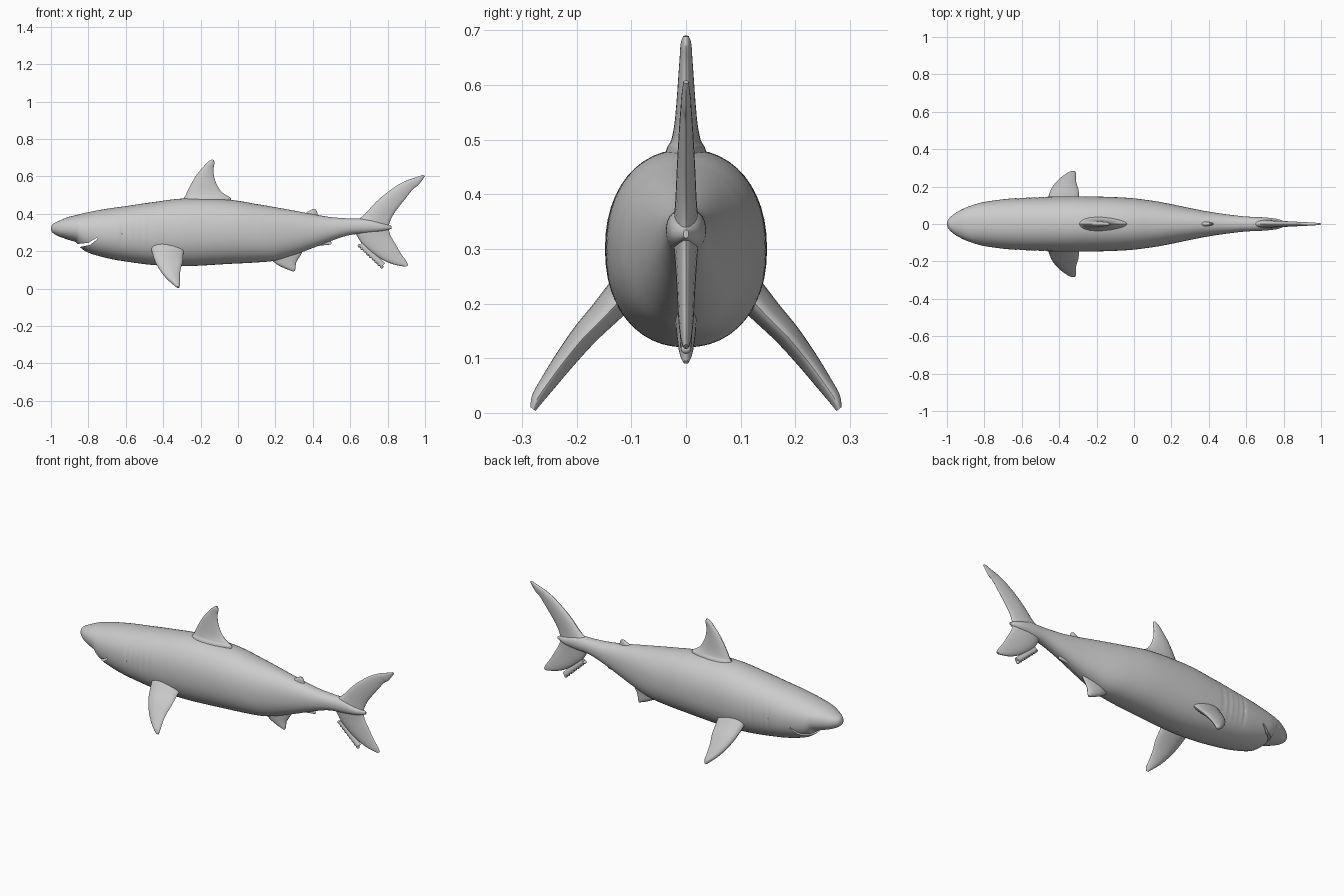
import bpy, bmesh
from math import sin, cos, pi, exp, copysign
from mathutils import Vector

if "Cube" in bpy.data.objects:
    bpy.data.objects.remove(bpy.data.objects["Cube"])


def resample(rows, steps):
    """Smooth (Catmull-Rom) interpolation between rows of numbers."""
    out = []
    for i in range(len(rows) - 1):
        p = [rows[max(i - 1, 0)], rows[i], rows[i + 1], rows[min(i + 2, len(rows) - 1)]]
        for k in range(steps):
            t = k / steps
            out.append([0.5 * (2 * b + (c - a) * t + (2 * a - 5 * b + 4 * c - d) * t * t
                               + (3 * b - a - 3 * c + d) * t ** 3) for a, b, c, d in zip(*p)])
    return out + [list(rows[-1])]


def finish(name, bm):
    bmesh.ops.recalc_face_normals(bm, faces=bm.faces)
    me = bpy.data.meshes.new(name)
    bm.to_mesh(me)
    bm.free()
    ob = bpy.data.objects.new(name, me)
    bpy.context.collection.objects.link(ob)
    return ob


def smooth(ob):
    bpy.ops.object.select_all(action='DESELECT')
    ob.select_set(True)
    bpy.context.view_layer.objects.active = ob
    bpy.ops.object.shade_smooth_by_angle(angle=0.7)


def loft(name, rings):
    bm = bmesh.new()
    vs = [[bm.verts.new(p) for p in r] for r in rings]
    n = len(vs[0])
    for a, b in zip(vs, vs[1:]):
        for i in range(n):
            bm.faces.new((a[i], a[(i + 1) % n], b[(i + 1) % n], b[i]))
    bm.faces.new(vs[0])
    bm.faces.new(vs[-1])
    return finish(name, bm)


def fin(name, rows, normal=(0, 1, 0), steps=5, n=20):
    """Rows: leading point, trailing point, half thickness."""
    rings = []
    for r in resample(rows, steps):
        le, te, t = Vector(r[:3]), Vector(r[3:6]), r[6]
        ring = []
        for k in range(n):
            a = 2 * pi * k / n
            u = (1 - cos(a)) / 2
            ring.append(le.lerp(te, u) + Vector(normal) * t * sin(a) * (1.2 - 0.5 * u))
        rings.append(ring)
    ob = loft(name, rings)
    smooth(ob)
    return ob


def flat_fin(name, rows):
    """Centre-line fin from rows of (lead x, lead z, trail x, trail z, half thickness)."""
    return fin(name, [(a, 0, b, c, 0, d, t) for a, b, c, d, t in rows])


# Body: x, top, bottom, half width
stations = [
    (-1.0, .325, .315, .005), (-.99, .345, .298, .028), (-.96, .361, .28, .055),
    (-.91, .382, .262, .083), (-.865, .393, .247, .1), (-.845, .398, .222, .107),
    (-.8, .409, .192, .118), (-.7, .427, .163, .132), (-.6, .441, .145, .14),
    (-.45, .463, .126, .146), (-.28, .482, .12, .148), (-.05, .475, .132, .141),
    (.1, .452, .14, .124), (.2, .435, .15, .106), (.3, .417, .18, .085),
    (.4, .398, .217, .066), (.5, .382, .256, .051), (.6, .375, .287, .04),
    (.7, .372, .295, .035), (.77, .352, .305, .026), (.82, .335, .32, .005)]
rings = []
for x, top, bot, w in resample(stations, 12):
    ring = []
    for k in range(48):
        a = 2 * pi * k / 48
        c, s = cos(a), sin(a)
        # Shallow gill grooves on the flanks
        gill = sum(exp(-((x + g) / .006) ** 2) for g in (.62, .585, .55, .515, .48))
        gill *= .004 * max(0, 1 - (s / .65) ** 2)
        y = copysign(abs(c) ** .92, c) * (w - gill)
        z = (top + bot) / 2 + copysign(abs(s) ** .92, s) * (top - bot) / 2
        ring.append((x, y, z))
    rings.append(ring)
body = loft("body", rings)

# Mouth slot cut under the snout
outline = [(-.9, .236), (-.845, .24), (-.8, .245), (-.755, .272),
           (-.75, .266), (-.79, .234), (-.84, .224), (-.9, .2)]
mouth = loft("mouth_cutter", [[(x, y, z) for x, z in outline] for y in (-.2, .2)])
mouth.hide_render = True
mouth.hide_viewport = False
cut = body.modifiers.new("mouth", 'BOOLEAN')
cut.operation = 'DIFFERENCE'
cut.object = mouth
bpy.context.view_layer.objects.active = body
bpy.ops.object.modifier_apply(modifier=cut.name)
bpy.data.objects.remove(mouth)
smooth(body)

# Fins on the centre line
flat_fin("dorsal_fin", [
    (-.31, .45, -.04, .45, .045), (-.29, .485, -.038, .482, .036), (-.28, .5, -.055, .495, .028),
    (-.266, .53, -.09, .52, .022), (-.245, .57, -.115, .56, .018), (-.22, .61, -.128, .6, .015),
    (-.185, .652, -.131, .64, .012), (-.16, .678, -.126, .67, .01), (-.14, .69, -.129, .688, .005)])
flat_fin("rear_dorsal_fin", [
    (.34, .385, .43, .38, .016), (.36, .403, .425, .4, .012),
    (.385, .418, .422, .412, .009), (.4, .426, .415, .423, .004)])
flat_fin("pelvic_fin", [
    (.15, .17, .35, .22, .026), (.185, .148, .34, .188, .02), (.21, .128, .32, .155, .017),
    (.25, .108, .31, .135, .014), (.28, .097, .308, .112, .01), (.297, .09, .304, .096, .005)])
flat_fin("anal_fin", [
    (.38, .24, .49, .28, .014), (.415, .228, .495, .258, .011),
    (.45, .231, .5, .245, .008), (.485, .234, .5, .238, .004)])

# Tail fin, from upper tip to lower tip
flat_fin("tail_fin", [
    (.988, .608, 1.0, .602, .005), (.93, .588, .966, .555, .009), (.9, .577, .937, .533, .01),
    (.84, .545, .89, .475, .013), (.75, .475, .84, .41, .017), (.68, .4, .815, .365, .02),
    (.62, .34, .806, .325, .024), (.65, .258, .815, .285, .02), (.7, .205, .835, .25, .017),
    (.77, .156, .87, .19, .014), (.83, .13, .9, .147, .01), (.895, .117, .91, .125, .005)])

# Pectoral fins, mirrored across the body
pectoral = fin("pectoral_fins", [
    (-.475, .09, .25, -.285, .09, .24, .036), (-.458, .145, .19, -.293, .145, .18, .028),
    (-.443, .185, .145, -.297, .185, .14, .024), (-.418, .22, .1, -.308, .22, .098, .02),
    (-.385, .25, .058, -.311, .25, .058, .016), (-.35, .272, .026, -.31, .272, .026, .012),
    (-.328, .28, .007, -.314, .28, .007, .006)], normal=(0, .78, .62))
pectoral.modifiers.new("mirror", 'MIRROR').use_axis = (False, True, False)

# Serrated strip along the front of the lower tail lobe
start, end = Vector((.655, 0, .236)), Vector((.775, 0, .124))
fin("tail_strip", [(*(start.lerp(end, i / 2) + Vector((-.01, 0, -.01))),
                    *(start.lerp(end, i / 2) + Vector((.012, 0, .012))), .011) for i in range(3)])
bm = bmesh.new()
for i in range(9):
    tooth = bmesh.ops.create_icosphere(bm, subdivisions=2, radius=.0095)
    bmesh.ops.translate(bm, verts=tooth["verts"],
                        vec=start.lerp(end, i / 8) + Vector((-.006, 0, -.007)))
smooth(finish("tail_strip_teeth", bm))
